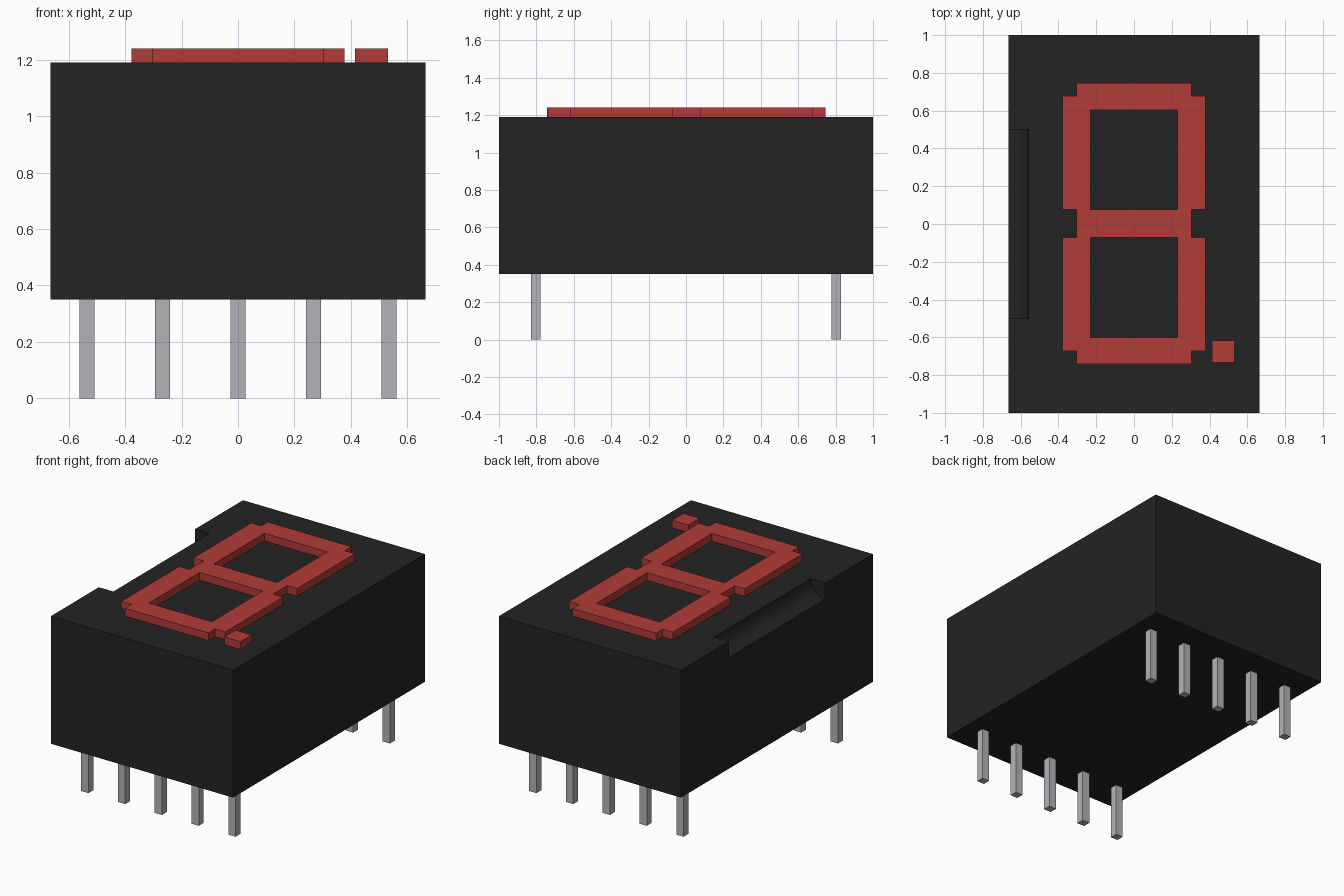
import bpy, bmesh, math

cube = bpy.data.objects.get("Cube")
if cube:
    bpy.data.objects.remove(cube, do_unlink=True)

HALF_X, HALF_Y = 0.664, 1.0
BASE, TOP, LIT_TOP = 0.35, 1.19, 1.24


def material(name, color):
    mat = bpy.data.materials.new(name)
    mat.use_nodes = True
    mat.diffuse_color = (*color, 1)
    bsdf = next(n for n in mat.node_tree.nodes if n.type == 'BSDF_PRINCIPLED')
    bsdf.inputs["Base Color"].default_value = (*color, 1)
    return mat


def box(name, center, size, mat):
    bpy.ops.mesh.primitive_cube_add(size=1, location=center)
    obj = bpy.context.object
    obj.name = name
    obj.scale = size
    bpy.ops.object.transform_apply(location=False, rotation=False, scale=True)
    obj.data.materials.append(mat)
    return obj


black = material("black plastic", (0.017, 0.017, 0.017))
red = material("red segment", (0.445, 0.045, 0.038))
metal = material("pin metal", (0.45, 0.45, 0.485))

# Housing with a rounded groove along its right top edge
housing = box("housing", (0, 0, (BASE + TOP) / 2),
              (2 * HALF_X, 2 * HALF_Y, TOP - BASE), black)
bpy.ops.mesh.primitive_cylinder_add(vertices=64, radius=0.106, depth=1,
                                    location=(-HALF_X, 0, TOP),
                                    rotation=(math.pi / 2, 0, 0))
cutter = bpy.context.object
cutter.name = "groove_cutter"
cutter.hide_render = True
cutter.data.materials.append(black)
bpy.ops.object.select_all(action='DESELECT')
housing.select_set(True)
bpy.context.view_layer.objects.active = housing
groove = housing.modifiers.new("groove", 'BOOLEAN')
groove.operation = 'DIFFERENCE'
groove.solver = 'EXACT'
groove.object = cutter
bpy.ops.object.modifier_apply(modifier=groove.name)
bpy.data.objects.remove(cutter, do_unlink=True)
bpy.ops.object.shade_smooth_by_angle(angle=math.radians(30))

# Seven joined segments: grid cells are kept where a bar covers them
INNER_X, BAR_X, OUTER_X = 0.23, 0.304, 0.378
MID_Y, INNER_Y, SIDE_Y, OUTER_Y = 0.074, 0.602, 0.675, 0.744
xs = [-OUTER_X, -BAR_X, -INNER_X, INNER_X, BAR_X, OUTER_X]
ys = [-OUTER_Y, -SIDE_Y, -INNER_Y, -MID_Y, MID_Y, INNER_Y, SIDE_Y, OUTER_Y]


def covered(x, y):
    x, y = abs(x), abs(y)
    horizontal = x < BAR_X and (y < MID_Y or y > INNER_Y)
    vertical = x > INNER_X and MID_Y < y < SIDE_Y
    return horizontal or vertical


bm = bmesh.new()
grid = [[bm.verts.new((x, y, TOP)) for x in xs] for y in ys]
for j in range(len(ys) - 1):
    for i in range(len(xs) - 1):
        if covered((xs[i] + xs[i + 1]) / 2, (ys[j] + ys[j + 1]) / 2):
            bm.faces.new((grid[j][i], grid[j][i + 1],
                          grid[j + 1][i + 1], grid[j + 1][i]))
bmesh.ops.delete(bm, geom=[v for v in bm.verts if not v.link_faces], context='VERTS')
raised = bmesh.ops.extrude_face_region(bm, geom=bm.faces[:])["geom"]
bmesh.ops.translate(bm, vec=(0, 0, LIT_TOP - TOP),
                    verts=[g for g in raised if isinstance(g, bmesh.types.BMVert)])
bmesh.ops.recalc_face_normals(bm, faces=bm.faces[:])
mesh = bpy.data.meshes.new("digit_segments")
bm.to_mesh(mesh)
bm.free()
mesh.materials.append(red)
digit = bpy.data.objects.new("digit_segments", mesh)
digit.location.y = 0.002
bpy.context.collection.objects.link(digit)

# Decimal point
box("decimal_point", (0.473, -0.675, (TOP + LIT_TOP) / 2),
    (0.118, 0.118, LIT_TOP - TOP), red)

# Two rows of five pins
for row, y in (("front", -0.804), ("back", 0.804)):
    for i in range(5):
        box(f"{row}_pin_{i + 1}", ((i - 2) * 0.268, y, BASE / 2),
            (0.053, 0.05, BASE), metal)
